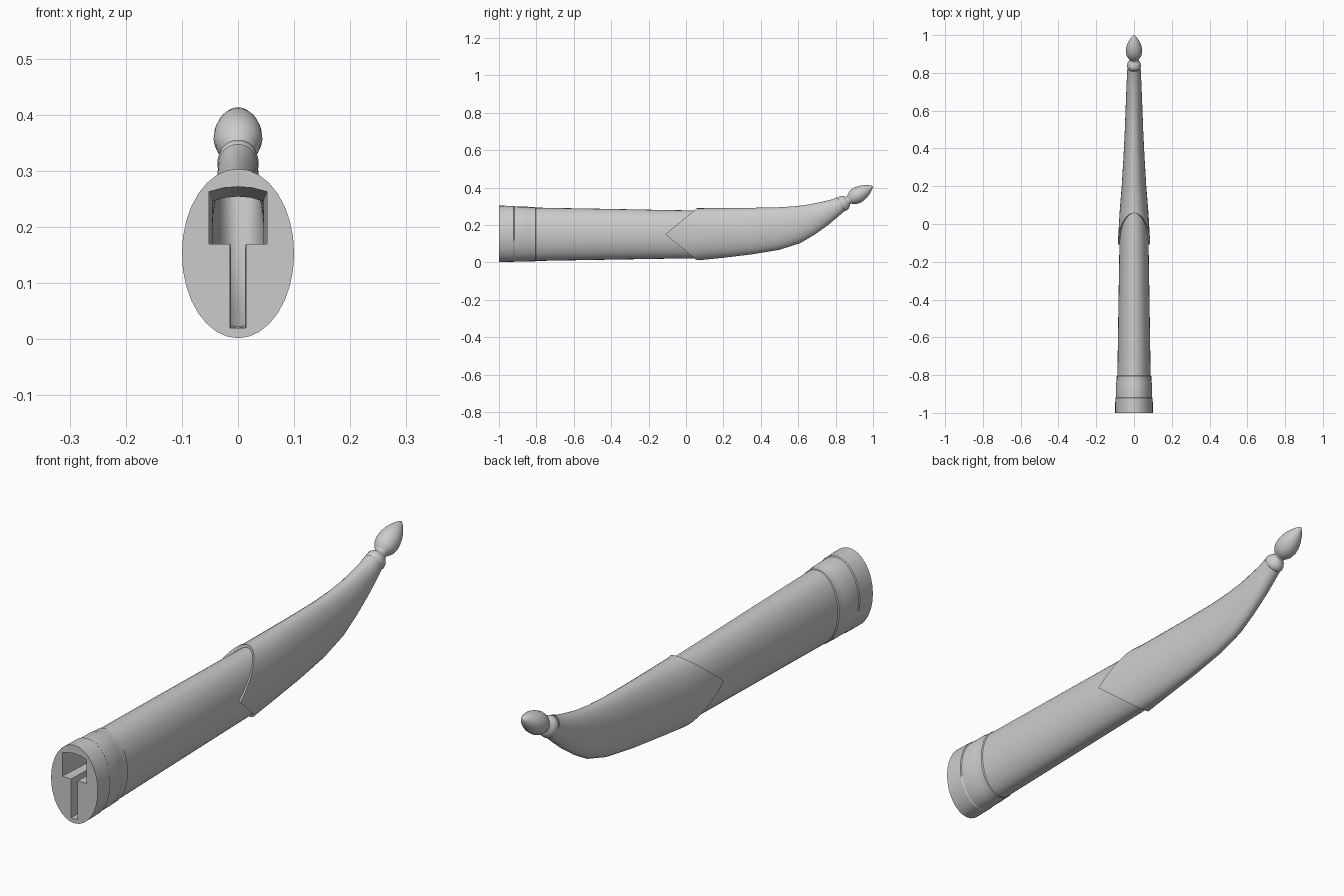
import bpy, bmesh
from math import sin, cos, pi, radians
from mathutils import Vector

if "Cube" in bpy.data.objects:
    bpy.data.objects.remove(bpy.data.objects["Cube"])

N = 32


def finish(name, bm, angle=35):
    bmesh.ops.recalc_face_normals(bm, faces=bm.faces[:])
    me = bpy.data.meshes.new(name)
    bm.to_mesh(me)
    bm.free()
    ob = bpy.data.objects.new(name, me)
    bpy.context.collection.objects.link(ob)
    bpy.ops.object.select_all(action='DESELECT')
    ob.select_set(True)
    bpy.context.view_layer.objects.active = ob
    bpy.ops.object.shade_smooth_by_angle(angle=radians(angle))
    return ob


def section(bm, yt, zt, yb, zb, rx, notch=0.0):
    """Oval ring between a top and a bottom point; notch makes a V-shaped rim."""
    ring = []
    for i in range(N):
        a = 2 * pi * i / N
        s = sin(a)
        y = (yt + yb) / 2 + (yt - yb) / 2 * s + notch * abs(s)
        z = (zt + zb) / 2 + (zt - zb) / 2 * s
        ring.append(bm.verts.new((rx * cos(a), y, z)))
    return ring


def bridge(bm, a, b):
    n = len(a)
    for i in range(n):
        j = (i + 1) % n
        bm.faces.new((a[i], a[j], b[j], b[i]))


def loft(bm, sections):
    rings = [section(bm, *s) for s in sections]
    for a, b in zip(rings, rings[1:]):
        bridge(bm, a, b)
    return rings


def straight(rows):
    return [(y, zt, y, zb, rx) for y, zt, zb, rx in rows]


# Sheath body
bm = bmesh.new()
loft(bm, straight([(-0.98, .297, .008, .092), (-0.8, .293, .008, .088),
                   (-0.4, .286, .015, .082), (-0.1, .280, .020, .077),
                   (0.06, .278, .022, .072)]))
finish("sheath_body", bm)

# Mouth plate with a T-shaped opening, and its inner tunnel
bm = bmesh.new()
outer = section(bm, -1, .304, -1, .002, .1)
half = [(.014, .02), (.014, .17), (.052, .17), (.052, .263), (.026, .270)]
loop = half + [(0, .272)] + [(-x, z) for x, z in reversed(half)]
hole = [bm.verts.new((x, -1, z)) for x, z in loop]
edges = []
for ring in (outer, hole):
    edges += [bm.edges.new((ring[i], ring[(i + 1) % len(ring)])) for i in range(len(ring))]
bmesh.ops.triangle_fill(bm, edges=edges, use_beauty=True)
deep = [bm.verts.new((x * .87, -0.6, .02 + (z - .02) * .93)) for x, z in loop]
bridge(bm, hole, deep)
finish("mouth_plate", bm)

# Stepped collar bands at the mouth
bm = bmesh.new()
loft(bm, straight([(-1, .304, .002, .1), (-0.922, .302, .003, .099),
                   (-0.918, .299, .005, .096), (-0.845, .298, .005, .095),
                   (-0.838, .296, .006, .0925), (-0.805, .295, .006, .092),
                   (-0.8, .291, .010, .086)]))
finish("mouth_collar", bm, 25)

# Curved tip cover with V-shaped rim
bm = bmesh.new()
loft(bm, [(-.105, .278, -.105, .023, .075, .163),
          (-.11, .290, -.11, .012, .086, .168),
          (.08, .290, .08, .013, .075),
          (.20, .291, .20, .025, .065),
          (.35, .292, .35, .043, .056),
          (.48, .294, .50, .068, .049),
          (.58, .300, .61, .103, .045),
          (.66, .310, .69, .150, .042),
          (.73, .325, .76, .200, .039),
          (.78, .337, .81, .242, .037),
          (.808, .348, .852, .278, .035)])
finish("tip_cover", bm)

# Turned finial: bead and teardrop bulb
bm = bmesh.new()
profile = [(0, .030), (.004, .038), (.014, .042), (.028, .040), (.040, .032),
           (.046, .023), (.054, .022), (.062, .029), (.078, .039), (.100, .0435),
           (.122, .042), (.146, .036), (.168, .026), (.186, .015), (.2, .003)]
start = Vector((0, .825, .307))
axis = Vector((0, cos(radians(30)), sin(radians(30))))
side = Vector((1, 0, 0))
up = side.cross(axis)
rings = []
for t, r in profile:
    k = .88 if t < .045 else 1
    rings.append([bm.verts.new(start + axis * t + side * (r * k * cos(2 * pi * i / N))
                               + up * (r * sin(2 * pi * i / N))) for i in range(N)])
for a, b in zip(rings, rings[1:]):
    bridge(bm, a, b)
bm.faces.new(rings[0])
bm.faces.new(rings[-1])
finish("finial", bm, 50)
